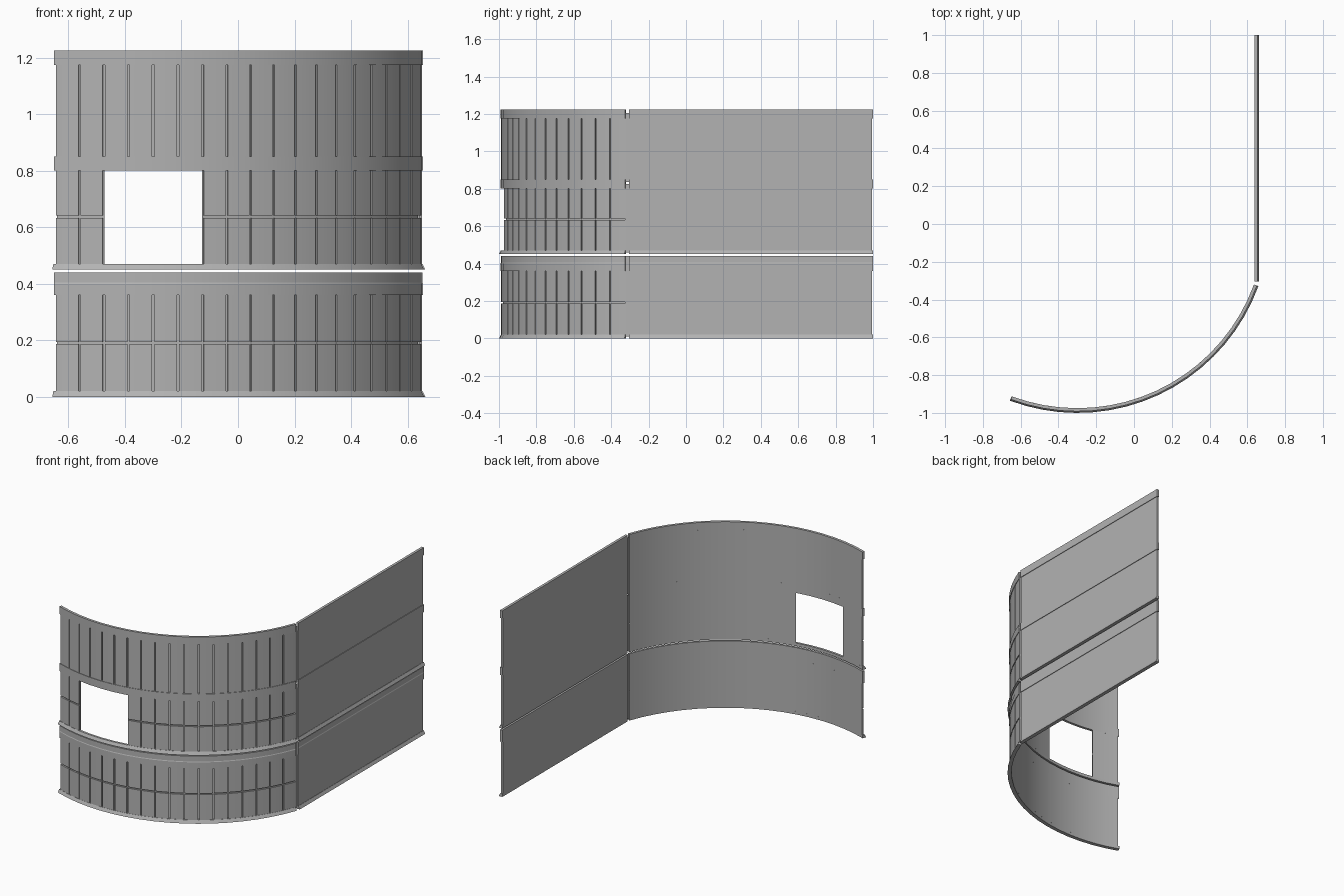
import bpy, bmesh
from math import cos, sin, radians

if "Cube" in bpy.data.objects:
    bpy.data.objects.remove(bpy.data.objects["Cube"])

CX, CY = -0.30, 0.02          # centre of the curved wall
A0, STEP, N = -110.0, 5.0, 18  # quarter turn in 18 facets
R_IN, R_BACK, R_FACE, R_BAND, R_FLARE = 0.995, 0.998, 1.008, 1.012, 1.020
WALL_SHIFT = 0.643 - 1.0       # radius -> x on the straight wall

grey = bpy.data.materials.new("dark_grey")
grey.diffuse_color = (0.45, 0.45, 0.45, 1)
grey.use_nodes = True
grey.node_tree.nodes["Principled BSDF"].inputs["Base Color"].default_value = grey.diffuse_color


def loft(bm, rings):
    """Join equal closed rings into a capped solid."""
    vs = [[bm.verts.new(p) for p in ring] for ring in rings]
    n = len(vs[0])
    for a, b in zip(vs, vs[1:]):
        for i in range(n):
            bm.faces.new((a[i], a[(i + 1) % n], b[(i + 1) % n], b[i]))
    bm.faces.new(vs[0][::-1])
    bm.faces.new(vs[-1])


def arc(bm, profile, a0, a1, n):
    rings = []
    for k in range(n + 1):
        a = radians(a0 + (a1 - a0) * k / n)
        rings.append([(CX + r * cos(a), CY + r * sin(a), z) for r, z in profile])
    loft(bm, rings)


def straight(bm, profile, y0, y1):
    loft(bm, [[(r + WALL_SHIFT, y, z) for r, z in profile] for y in (y0, y1)])


def rect(r0, r1, z0, z1):
    return [(r0, z0), (r1, z0), (r1, z1), (r0, z1)]


def finish(name, bm):
    bmesh.ops.recalc_face_normals(bm, faces=bm.faces)
    me = bpy.data.meshes.new(name)
    bm.to_mesh(me)
    bm.free()
    me.materials.append(grey)
    ob = bpy.data.objects.new(name, me)
    bpy.context.collection.objects.link(ob)
    # Smooth along the curve, sharp at every real corner
    bpy.ops.object.select_all(action='DESELECT')
    ob.select_set(True)
    bpy.context.view_layer.objects.active = ob
    bpy.ops.object.shade_smooth_by_angle(angle=radians(15))


def flare(z):
    return [(R_IN, z), (R_FLARE, z), (R_FACE + 0.002, z + 0.02), (R_IN, z + 0.02)]


# Horizontal trims shared by the curved and straight walls
trims = {
    "lower_base_trim": flare(0.0),
    "lower_top_band": [(R_IN, 0.36), (R_BAND, 0.36), (R_BAND, 0.40),
                       (R_FACE + 0.002, 0.405), (R_FACE + 0.002, 0.44), (R_IN, 0.44)],
    "upper_base_trim": flare(0.45),
    "upper_middle_band": rect(R_IN, R_BAND, 0.80, 0.85),
    "upper_top_band": rect(R_IN, R_BAND, 1.175, 1.225),
}
for name, prof in trims.items():
    bm = bmesh.new()
    over = 0.5 if "base" in name else 0.3
    arc(bm, prof, A0 - over, A0 + N * STEP, N)
    finish("curved_" + name, bm)
    bm = bmesh.new()
    straight(bm, prof, -0.305, 1.0)
    finish("straight_" + name, bm)

# Curved wall rows: name, bottom, top, horizontal joint height, window columns
rows = [
    ("lower_row", 0.02, 0.36, 0.19, ()),
    ("middle_row", 0.47, 0.80, 0.637, range(2, 6)),
    ("top_row", 0.85, 1.175, None, ()),
]
GAP_A, GAP_Z = 0.22, 0.004
for name, z0, z1, joint, window in rows:
    # Backing sheet on either side of the window opening
    bm = bmesh.new()
    spans = [(0, window[0]), (window[-1] + 1, N)] if window else [(0, N)]
    for i0, i1 in spans:
        arc(bm, rect(R_IN, R_BACK, z0, z1), A0 + i0 * STEP, A0 + i1 * STEP, i1 - i0)
    finish("curved_backing_" + name, bm)
    # Raised cladding tiles, smooth across the curve, separated by narrow grooves
    bm = bmesh.new()
    levels = [(z0, z1)] if joint is None else [(z0, joint - GAP_Z), (joint + GAP_Z, z1)]
    for i in range(N):
        if i in window:
            continue
        b0 = A0 + i * STEP + (GAP_A if i else 0)
        b1 = A0 + (i + 1) * STEP - (GAP_A if i < N - 1 else 0)
        for lo, hi in levels:
            arc(bm, rect(R_BACK, R_FACE, lo, hi), b0, b1, 3)
    finish("curved_tiles_" + name, bm)
    # Plain straight wall panel
    bm = bmesh.new()
    straight(bm, rect(R_IN, R_FACE, z0, z1), -0.305, 0.994)
    finish("straight_panel_" + name, bm)

# Thin sheet closing the corner between the two walls
bm = bmesh.new()
for z0, z1 in ((0.01, 0.44), (0.46, 0.825), (0.835, 1.205)):
    straight(bm, rect(1.0, 1.001, z0, z1), -0.326, -0.303)
finish("corner_joint", bm)
